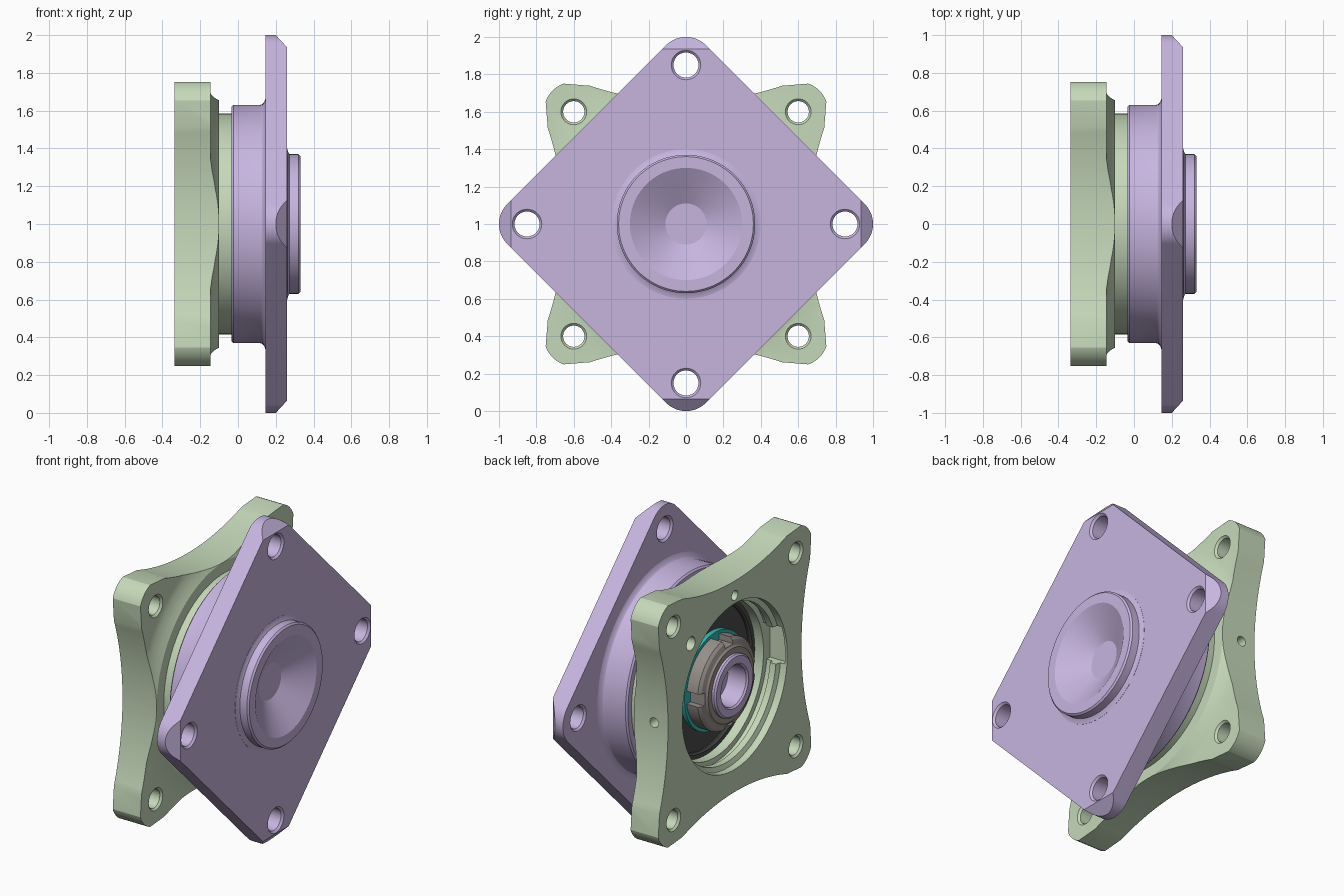
import bpy, bmesh
from math import pi, cos, sin, atan2, radians
from mathutils import Matrix, Vector

if "Cube" in bpy.data.objects:
    bpy.data.objects.remove(bpy.data.objects["Cube"])

AXIS = Vector((0, 0, 1))   # the assembly turns about the x direction through this point


def material(name, rgb):
    m = bpy.data.materials.new(name)
    m.use_nodes = True
    m.diffuse_color = (*rgb, 1)
    m.node_tree.nodes["Principled BSDF"].inputs["Base Color"].default_value = (*rgb, 1)
    return m


LILAC = material("lilac", (0.57, 0.46, 0.74))
GREEN = material("pale green", (0.56, 0.69, 0.49))
STEEL = material("warm grey", (0.31, 0.28, 0.26))
DARK = material("dark grey", (0.07, 0.07, 0.07))
TEAL = material("teal", (0.03, 0.50, 0.45))


def finish(bm, name, mat=None):
    bmesh.ops.recalc_face_normals(bm, faces=bm.faces)
    me = bpy.data.meshes.new(name)
    bm.to_mesh(me)
    bm.free()
    ob = bpy.data.objects.new(name, me)
    bpy.context.collection.objects.link(ob)
    if mat:
        me.materials.append(mat)
    return ob


def revolve(name, profile, mat=None, y=0, z=0, ring=False, steps=96, turn=None):
    """Turn an (x, radius) profile about x; ring closes the profile on itself."""
    bm = bmesh.new()
    vs = [bm.verts.new((x, 0, r)) for x, r in profile]
    es = [bm.edges.new(p) for p in zip(vs, vs[1:])]
    if ring:
        es.append(bm.edges.new((vs[-1], vs[0])))
    bmesh.ops.spin(bm, geom=vs + es, cent=(0, 0, 0), axis=(1, 0, 0),
                   angle=2 * pi, steps=steps)
    bmesh.ops.remove_doubles(bm, verts=bm.verts, dist=1e-4)
    bmesh.ops.dissolve_degenerate(bm, edges=bm.edges, dist=1e-5)
    if turn:
        bm.transform(turn)
    bm.transform(Matrix.Translation(AXIS + Vector((0, y, z))))
    return finish(bm, name, mat)


def prism(outline, x0, x1):
    """Extrude a (y, z) outline from x0 to x1."""
    bm = bmesh.new()
    f = bm.faces.new([bm.verts.new((x0, y, z + 1)) for y, z in outline])
    geo = bmesh.ops.extrude_face_region(bm, geom=[f])["geom"]
    bmesh.ops.translate(bm, vec=(x1 - x0, 0, 0),
                        verts=[g for g in geo if isinstance(g, bmesh.types.BMVert)])
    bmesh.ops.recalc_face_normals(bm, faces=bm.faces)
    return bm


def box(x0, x1, y, z, sy, sz):
    bm = bmesh.new()
    bmesh.ops.create_cube(bm, size=1)
    bm.transform(Matrix.Translation(((x0 + x1) / 2, y, z + 1)) @ Matrix.Diagonal((x1 - x0, sy, sz, 1)))
    return finish(bm, "cutter")


def combine(ob, cutter, op="DIFFERENCE"):
    mod = ob.modifiers.new("cut", "BOOLEAN")
    mod.operation, mod.object, mod.solver = op, cutter, "EXACT"
    bpy.context.view_layer.objects.active = ob
    bpy.ops.object.modifier_apply(modifier=mod.name)
    bpy.data.objects.remove(cutter)


def bolt_hole(ob, x0, x1, r, y, z):
    """Through hole with a small lead-in at both ends."""
    c, e = 0.012, 0.01
    combine(ob, revolve("cutter", [(x0 - e, 0), (x0 - e, r + c), (x0, r + c), (x0 + c, r),
                                   (x1 - c, r), (x1, r + c), (x1 + e, r + c), (x1 + e, 0)],
                        y=y, z=z, steps=32))


def blind_hole(ob, x0, x1, r, **kw):
    combine(ob, revolve("cutter", [(x0, 0), (x0, r), (x1, r), (x1, 0)], steps=24, **kw))


def arc(cy, cz, r, a0, a1, n):
    return [(cy + r * cos(a0 + (a1 - a0) * i / n), cz + r * sin(a0 + (a1 - a0) * i / n))
            for i in range(n + 1)]


QUARTERS = [k * pi / 2 for k in range(4)]

# Diamond flange with rounded, bevelled corners
outline = [p for a in QUARTERS
           for p in arc(0.85 * cos(a), 0.85 * sin(a), 0.15, a - pi / 4, a + pi / 4, 16)]
bm = prism(outline, 0.145, 0.26)
for a in QUARTERS:
    d = Vector((0, cos(a), sin(a)))
    bmesh.ops.bisect_plane(bm, geom=bm.verts[:] + bm.edges[:] + bm.faces[:],
                           plane_co=AXIS + d + Vector((0.2, 0, 0)),
                           plane_no=d * 0.06 + Vector((0.065, 0, 0)), clear_outer=True)
    bmesh.ops.holes_fill(bm, edges=[e for e in bm.edges if e.is_boundary], sides=0)
flange = finish(bm, "diamond_flange", LILAC)
for a in QUARTERS:
    bolt_hole(flange, 0.145, 0.26, 0.067, 0.85 * cos(a), 0.85 * sin(a))
blind_hole(flange, 0.1, 0.3, 0.38)

# Hub: hollow shaft end, drum, flange fillet and dished boss
hub = revolve("hub", [
    (-0.2, 0), (-0.2, 0.125), (-0.325, 0.125), (-0.335, 0.135), (-0.335, 0.18),
    (-0.325, 0.19), (-0.04, 0.19), (-0.035, 0.62), (-0.025, 0.63), (0.115, 0.63),
    (0.128, 0.634), (0.138, 0.644), (0.146, 0.665), (0.2, 0.665), (0.2, 0.4),
    (0.261, 0.4), (0.264, 0.385), (0.272, 0.37), (0.32, 0.37), (0.33, 0.36),
    (0.33, 0.30), (0.22, 0.11), (0.22, 0)], LILAC)

# Four-eared housing plate with hollow sides, blended into a round neck
ear, ear_r, side_r, side_c = 0.6, 0.16, 1.607, 2.262
tangent = atan2(side_c - ear, ear)      # direction from ear to hollow side centre
outline = []
for a in QUARTERS:
    pts = arc(ear, ear, ear_r, pi / 2 - tangent, tangent, 20)
    half = pi / 2 - tangent
    pts += arc(0, side_c, side_r, -pi / 2 + half, -pi / 2 - half, 32)[1:-1]
    outline += [(y * cos(a) - z * sin(a), y * sin(a) + z * cos(a)) for y, z in pts]
housing = finish(prism(outline, -0.335, -0.03), "housing", GREEN)
combine(housing, revolve("cutter", [
    (-0.4, 0), (-0.4, 1.2), (-0.145, 1.2), (-0.145, 0.77), (-0.137, 0.735), (-0.12, 0.69),
    (-0.1, 0.655), (-0.1, 0.585), (0.1, 0.585), (0.1, 0)], steps=128), "INTERSECT")
# Stepped bore with a retaining groove
combine(housing, revolve("cutter", [
    (-0.4, 0), (-0.4, 0.515), (-0.29, 0.515), (-0.28, 0.485), (-0.24, 0.485), (-0.24, 0.51),
    (-0.2, 0.51), (-0.2, 0.475), (0.1, 0.475), (0.1, 0)]))
combine(housing, box(-0.32, -0.2, -0.46, 0.06, 0.16, 0.24))
for y in (-ear, ear):
    for z in (-ear, ear):
        bolt_hole(housing, -0.335, -0.145, 0.057, y, z)
# Small tapped holes in the plate face and one side
blind_hole(housing, -0.4, -0.23, 0.042, y=0.43, z=0.43)
blind_hole(housing, -0.4, -0.25, 0.03, y=0, z=0.565)
blind_hole(housing, 0.56, 0.8, 0.03, turn=Matrix.Translation((-0.24, 0, 0)) @ Matrix.Rotation(pi / 2, 4, "Z"))

# Bearing inside the housing
seal = revolve("bearing_seal", [(-0.12, 0.18), (-0.12, 0.45), (-0.03, 0.45), (-0.03, 0.18)], DARK, ring=True)
outer_race = revolve("bearing_outer_race", [(-0.14, 0.45), (-0.14, 0.48), (-0.03, 0.48), (-0.03, 0.44),
                                            (-0.13, 0.44)], DARK, ring=True)
inner_race = revolve("bearing_inner_race", [(-0.17, 0.18), (-0.17, 0.25), (-0.16, 0.26), (-0.1, 0.26),
                                            (-0.1, 0.18)], STEEL, ring=True)

# Lock washer and slotted nut on the shaft
washer = revolve("lock_washer", [(-0.2, 0.18), (-0.2, 0.3), (-0.17, 0.3), (-0.17, 0.18)], TEAL, ring=True)
nut = revolve("slotted_nut", [(-0.31, 0.18), (-0.31, 0.225), (-0.3, 0.235), (-0.29, 0.265), (-0.275, 0.28),
                              (-0.2, 0.28), (-0.2, 0.18)], STEEL, ring=True)
for a in QUARTERS:
    combine(nut, box(-0.35, -0.19, 0.28 * cos(a), 0.28 * sin(a), 0.08, 0.08))

bpy.ops.object.select_all(action="DESELECT")
for ob in (flange, hub, housing, seal, outer_race, inner_race, washer, nut):
    ob.select_set(True)
bpy.context.view_layer.objects.active = hub
bpy.ops.object.shade_smooth_by_angle(angle=radians(25))
